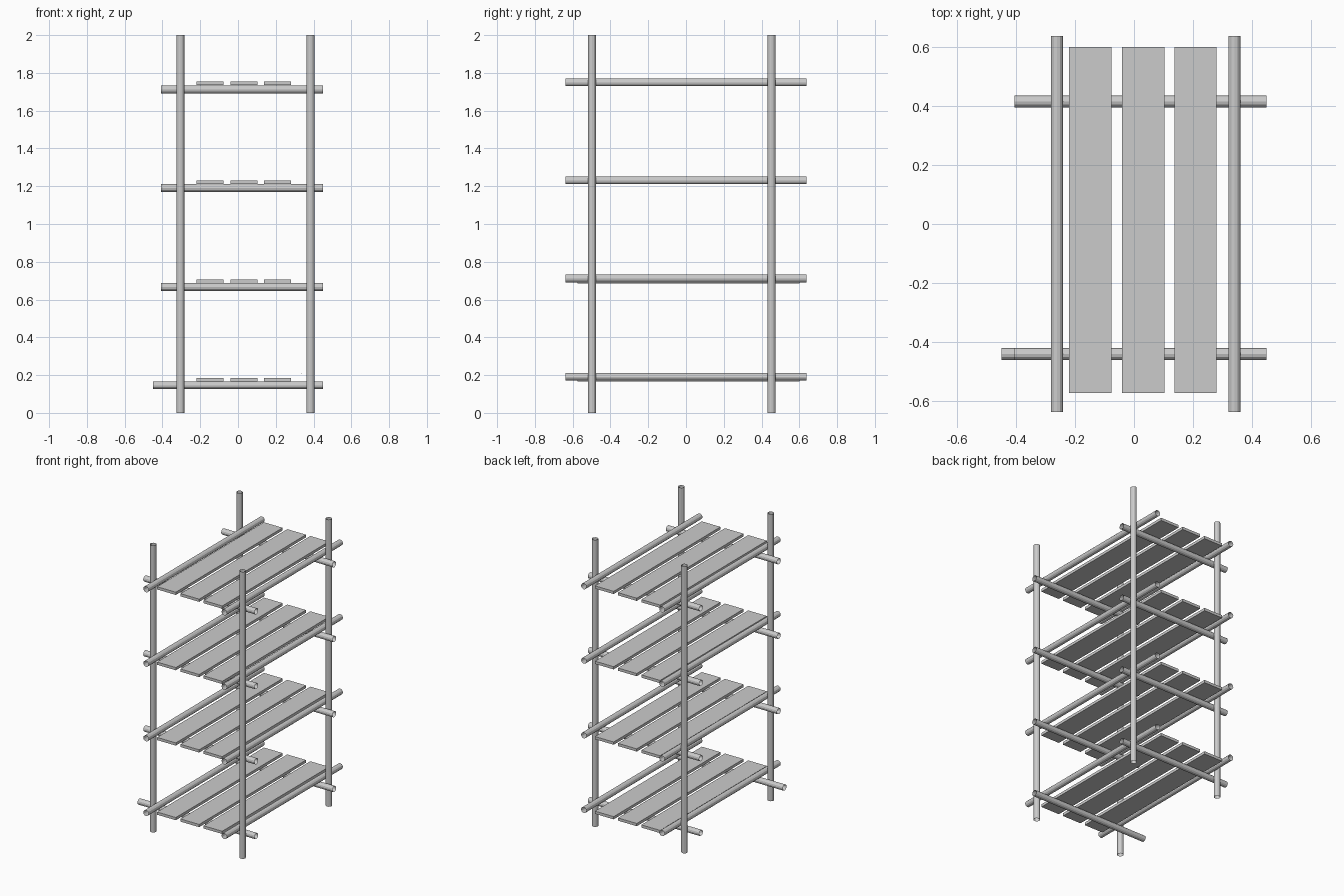
import bpy
import bmesh
from mathutils import Vector

if "Cube" in bpy.data.objects:
    bpy.data.objects.remove(bpy.data.objects["Cube"])

R = 0.0205
SIDES = 12


def link(name, bm):
    mesh = bpy.data.meshes.new(name)
    bm.to_mesh(mesh)
    bm.free()
    obj = bpy.data.objects.new(name, mesh)
    bpy.context.collection.objects.link(obj)
    return obj


def pole(name, a, b):
    """Open-ended tube from a to b."""
    a, b = Vector(a), Vector(b)
    d = b - a
    bm = bmesh.new()
    bmesh.ops.create_cone(bm, cap_ends=False, segments=SIDES,
                          radius1=R, radius2=R, depth=d.length)
    obj = link(name, bm)
    obj.rotation_mode = 'QUATERNION'
    obj.rotation_quaternion = d.to_track_quat('Z', 'Y')
    obj.location = (a + b) / 2
    return obj


def board(name, lo, hi):
    """Closed box between two corners."""
    lo, hi = Vector(lo), Vector(hi)
    bm = bmesh.new()
    bmesh.ops.create_cube(bm, size=1)
    bmesh.ops.scale(bm, vec=hi - lo, verts=bm.verts)
    obj = link(name, bm)
    obj.location = (lo + hi) / 2
    return obj


# Upright posts
for sx, x in (("left", -0.305), ("right", 0.384)):
    for sy, y in (("front", -0.498), ("back", 0.453)):
        pole(f"{sy}_{sx}_post", (x, y, 0), (x, y, 2))

# Four shelf levels: (cross pole height, side rail height, plank top)
levels = ((0.146, 0.191, 0.185), (0.667, 0.711, 0.705),
          (1.191, 1.231, 1.230), (1.712, 1.750, 1.755))
for i, (zc, zr, zp) in enumerate(levels, 1):
    # Cross poles under the planks; the lowest front one is longer
    for side, y in (("front", -0.442), ("back", 0.416)):
        x0 = -0.451 if (i == 1 and side == "front") else -0.407
        pole(f"{side}_cross_pole_{i}", (x0, y, zc), (0.451, y, zc))
    # Side rails
    for side, x in (("left", -0.262), ("right", 0.341)):
        pole(f"{side}_rail_{i}", (x, -0.639, zr), (x, 0.639, zr))
    # Shelf planks
    for j, x in enumerate((-0.149, 0.031, 0.209), 1):
        board(f"shelf_{i}_plank_{j}", (x - 0.072, -0.575, zp - 0.019),
              (x + 0.072, 0.601, zp))
